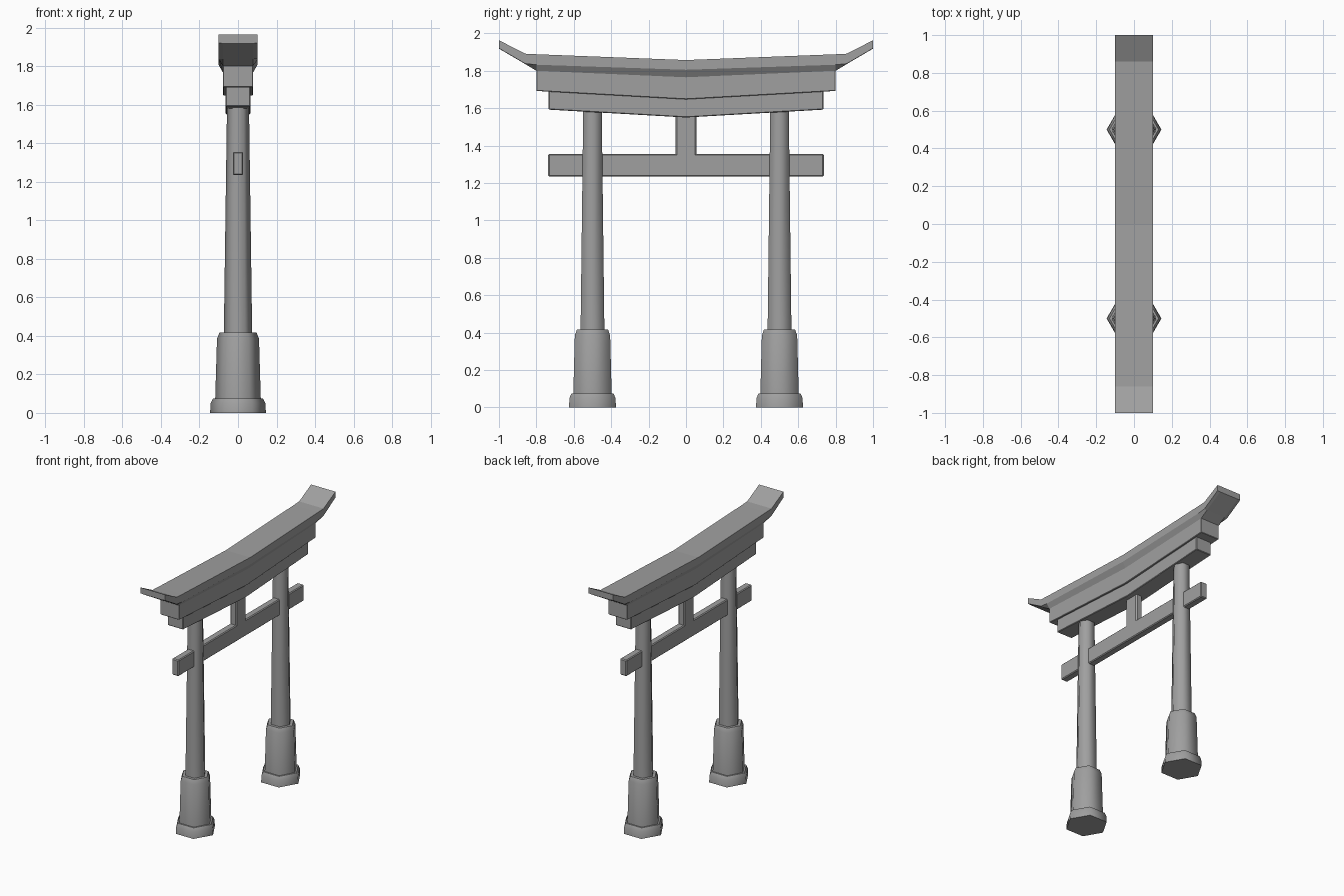
import bpy, bmesh, math

if "Cube" in bpy.data.objects:
    bpy.data.objects.remove(bpy.data.objects["Cube"], do_unlink=True)

GREY = (0.35, 0.35, 0.35, 1)
stone = bpy.data.materials.new("grey stone")
stone.use_nodes = True
stone.diffuse_color = GREY
stone.node_tree.nodes["Principled BSDF"].inputs["Base Color"].default_value = GREY


def loft(name, rings, bevel=0, smooth=0):
    """Skin a list of equal rings of points and cap both ends."""
    bm = bmesh.new()
    loops = [[bm.verts.new(p) for p in ring] for ring in rings]
    n = len(loops[0])
    for a, b in zip(loops, loops[1:]):
        for i in range(n):
            j = (i + 1) % n
            bm.faces.new((a[i], a[j], b[j], b[i]))
    bm.faces.new(loops[0])
    bm.faces.new(loops[-1])
    bmesh.ops.recalc_face_normals(bm, faces=bm.faces)
    mesh = bpy.data.meshes.new(name)
    bm.to_mesh(mesh)
    bm.free()
    mesh.materials.append(stone)
    obj = bpy.data.objects.new(name, mesh)
    bpy.context.collection.objects.link(obj)
    if bevel:
        mod = obj.modifiers.new("soft edges", "BEVEL")
        mod.width = bevel
        mod.segments = 1
        mod.limit_method = "ANGLE"
    if smooth:
        bpy.ops.object.select_all(action="DESELECT")
        obj.select_set(True)
        bpy.context.view_layer.objects.active = obj
        bpy.ops.object.shade_smooth_by_angle(angle=math.radians(smooth))
    return obj


def hexagon_post(name, y, profile):
    """Six-sided post with corners on the x axis; profile is (radius, z)."""
    angles = [math.radians(60 * i) for i in range(6)]
    loft(name, [[(r * math.cos(a), y + r * math.sin(a), z) for a in angles]
                for r, z in profile], smooth=65)


def beam(name, half_x, sections, bevel=0):
    """Beam along y; sections are (y, bottom, top) from centre to end."""
    full = [(-y, lo, hi) for y, lo, hi in reversed(sections) if y > 0] + sections
    loft(name, [[(-half_x, y, lo), (half_x, y, lo), (half_x, y, hi), (-half_x, y, hi)]
                for y, lo, hi in full], bevel)


# Pillars with sleeves and plinths
for side, y in (("right", -0.5), ("left", 0.5)):
    hexagon_post(side + "_pillar", y, [(0.074, 0.38), (0.057, 1.6)])
    hexagon_post(side + "_sleeve", y, [(0.119, 0.05), (0.109, 0.385), (0.096, 0.417)])
    hexagon_post(side + "_plinth", y, [(0.145, 0), (0.142, 0.05), (0.13, 0.075)])

# Straight tie beam and centre strut
beam("tie_beam", 0.027, [(0.737, 1.235, 1.355)], 0.006)
beam("centre_strut", 0.027, [(0.057, 1.34, 1.6)], 0.008)

# Two stacked lintels that rise towards their ends
beam("lower_lintel", 0.064, [(0, 1.55, 1.66), (0.735, 1.592, 1.70)], 0.004)
beam("upper_lintel", 0.077, [(0, 1.647, 1.78), (0.8, 1.692, 1.81)], 0.003)

# Curved roof: (y, keel, eave, ridge), with chamfered eaves and upturned tips
half = [(0, 1.765, 1.805, 1.857), (0.8, 1.80, 1.832, 1.888),
        (0.86, 1.836, 1.838, 1.891), (1.0, 1.918, 1.92, 1.963)]
stations = [(-y, k, e, t) for y, k, e, t in reversed(half) if y] + half
loft("roof", [[(-0.077, y, k), (0.077, y, k), (0.1, y, e),
               (0.1, y, t), (-0.1, y, t), (-0.1, y, e)]
              for y, k, e, t in stations])
